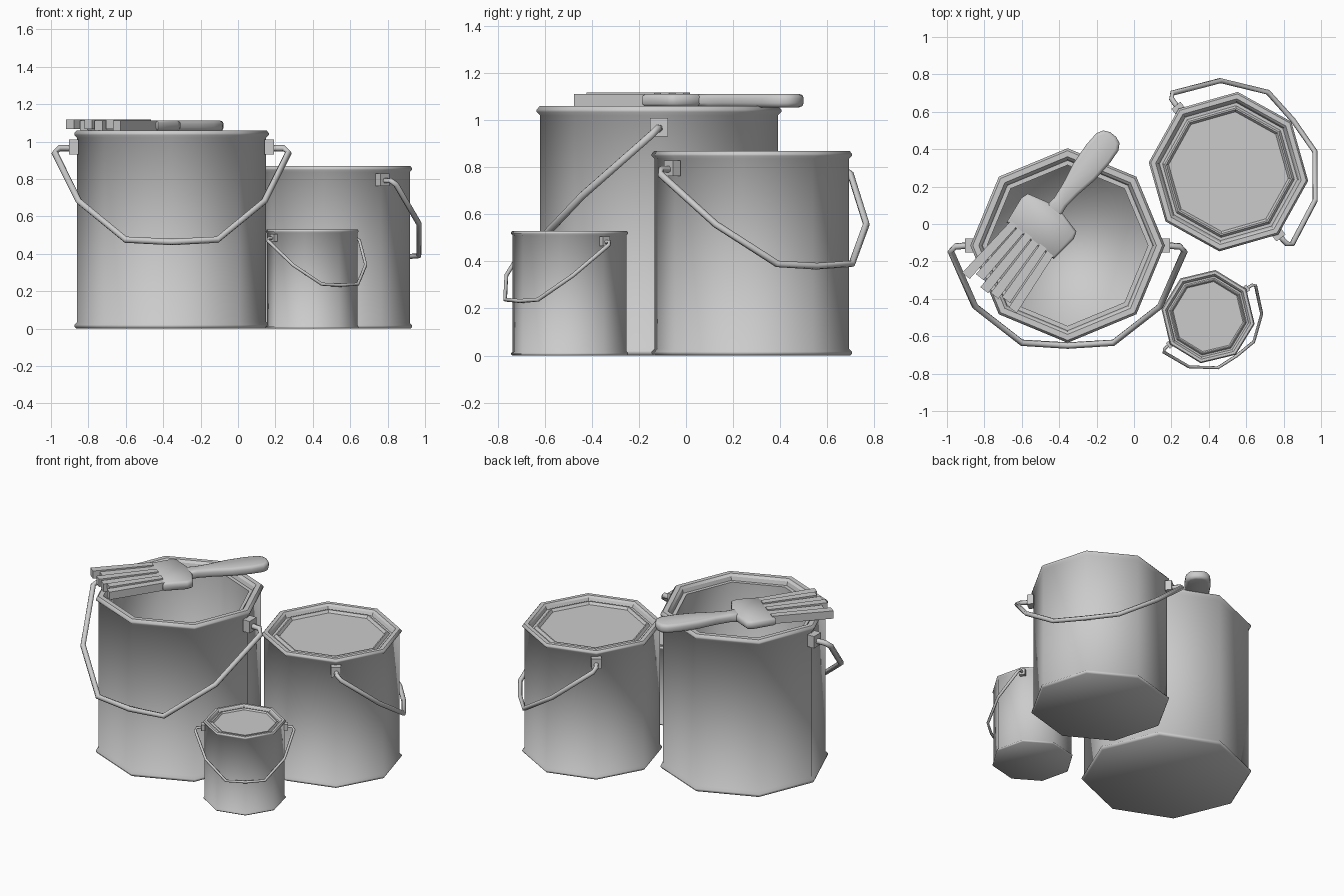
import bpy, bmesh, math
from mathutils import Matrix, Vector

if "Cube" in bpy.data.objects:
    bpy.data.objects.remove(bpy.data.objects["Cube"], do_unlink=True)

grey = bpy.data.materials.new("plain_grey")
grey.use_nodes = True
grey.diffuse_color = (0.6, 0.6, 0.6, 1)
grey.node_tree.nodes["Principled BSDF"].inputs["Base Color"].default_value = (0.6, 0.6, 0.6, 1)


def finish(name, bm, matrix, angle=50):
    """Turn a bmesh into a placed, shaded object."""
    mesh = bpy.data.meshes.new(name)
    bm.transform(matrix)
    bm.to_mesh(mesh)
    bm.free()
    mesh.materials.append(grey)
    ob = bpy.data.objects.new(name, mesh)
    bpy.context.collection.objects.link(ob)
    bpy.ops.object.select_all(action="DESELECT")
    ob.select_set(True)
    bpy.context.view_layer.objects.active = ob
    bpy.ops.object.shade_smooth_by_angle(angle=math.radians(angle))
    return ob


def lathe(name, profile, matrix, cap_start, cap_end, angle=50, sides=8):
    """Spin (radius, height) points into an octagonal shell."""
    bm = bmesh.new()
    rings = [[bm.verts.new((r * math.cos(math.tau * i / sides), r * math.sin(math.tau * i / sides), z))
              for i in range(sides)] for r, z in profile]
    for low, high in zip(rings, rings[1:]):
        for i in range(sides):
            j = (i + 1) % sides
            bm.faces.new((low[i], low[j], high[j], high[i]))
    if cap_start:
        bm.faces.new(rings[0][::-1])
    if cap_end:
        bm.faces.new(rings[-1])
    return finish(name, bm, matrix, angle)


def tube(name, path, radius, matrix, sides=6):
    """Sweep a polygon along a path."""
    bm = bmesh.new()
    pts = [Vector(p) for p in path]
    rings = []
    for k, p in enumerate(pts):
        t = (pts[min(k + 1, len(pts) - 1)] - pts[max(k - 1, 0)]).normalized()
        side = t.cross(Vector((0, -0.7, 0.7))).normalized()
        up = side.cross(t)
        rings.append([bm.verts.new(p + radius * (math.cos(math.tau * i / sides) * side
                                                + math.sin(math.tau * i / sides) * up))
                      for i in range(sides)])
    for a, b in zip(rings, rings[1:]):
        for i in range(sides):
            j = (i + 1) % sides
            bm.faces.new((a[i], a[j], b[j], b[i]))
    bm.faces.new(rings[0])
    bm.faces.new(rings[-1])
    bmesh.ops.recalc_face_normals(bm, faces=bm.faces)
    return finish(name, bm, matrix, 65)


def slab(name, outline, low, high, matrix, bevel=0.0, segments=2):
    """Extrude a flat outline between two heights, with softened edges."""
    bm = bmesh.new()
    face = bm.faces.new([bm.verts.new((x, y, low)) for x, y in outline])
    top = bmesh.ops.extrude_face_region(bm, geom=[face])["geom"]
    bmesh.ops.translate(bm, vec=(0, 0, high - low), verts=[v for v in top if isinstance(v, bmesh.types.BMVert)])
    bmesh.ops.recalc_face_normals(bm, faces=bm.faces)
    if bevel:
        edges = [e for e in bm.edges if abs(e.verts[0].co.z - e.verts[1].co.z) < 1e-5]
        bmesh.ops.bevel(bm, geom=edges, offset=bevel, segments=segments, profile=0.5, affect="EDGES")
    return finish(name, bm, matrix, 50)


SHELL = [(0.51, 0), (0.52, 0.01), (0.52, 0.02), (0.505, 0.035), (0.505, 1.02),
         (0.52, 1.035), (0.52, 1.045), (0.507, 1.06), (0.475, 1.06), (0.462, 1.045)]
HALF = [(0.53, 0, 0.965), (0.60, -0.005, 0.965), (0.625, -0.03, 0.94),
        (0.495, -0.325, 0.68), (0.245, -0.52, 0.475)]


def can(size, x, y, width, height, turn, is_open):
    """One can with its rims, ears, wire handle, and lid or hollow inside."""
    place = (Matrix.Translation((x, y, 0)) @ Matrix.Rotation(math.radians(turn), 4, "Z")
             @ Matrix.Diagonal((width, width, height, 1)))
    lathe(size + "_can_body", SHELL, place, True, False)
    if is_open:
        lathe(size + "_can_inner_rim", [(0.462, 1.045), (0.455, 1.02), (0.43, 1.02)], place, False, False, 30)
        lathe(size + "_can_inside", [(0.43, 1.02), (0.43, 0.04)], place, False, True, 180)
    else:
        lathe(size + "_can_lid", [(0.462, 1.045), (0.45, 1.02), (0.43, 1.02), (0.415, 1.04),
                                  (0.405, 1.04), (0.39, 1.02)], place, False, True, 30)
    for side, label in ((1, "left"), (-1, "right")):
        bm = bmesh.new()
        bmesh.ops.create_cube(bm, size=1)
        box = Matrix.Translation((side * 0.523, 0, 0.97)) @ Matrix.Diagonal((0.05, 0.075, 0.08, 1))
        finish(f"{size}_can_{label}_ear", bm, place @ box, 30)
    mirrored = [(-px, py, pz) for px, py, pz in HALF]
    tube(size + "_can_handle", HALF + [(0, -0.535, 0.463)] + mirrored[::-1], 0.018, place)


can("large", -0.355, -0.115, 1.0, 1.0, 0, True)
can("medium", 0.505, 0.28, 0.825, 0.82, 128.4, False)
can("small", 0.396, -0.495, 0.485, 0.5, 36, False)

# Brush lying over the open can; local +x runs along the handle
lay = Matrix.Translation((-0.45, 0.045, 1.0)) @ Matrix.Rotation(math.radians(52), 4, "Z")


def mirror_outline(half):
    return half + [(x, -y) for x, y in half[::-1]]


grip = [(0.02, 0.05), (0.09, 0.04), (0.18, 0.05), (0.30, 0.073), (0.42, 0.08),
        (0.50, 0.075), (0.535, 0.055), (0.55, 0.02)]
slab("brush_handle", mirror_outline(grip), 1.055 - 1, 1.112 - 1, lay, 0.018)
ferrule = [(-0.17, 0.16), (-0.02, 0.178), (0.02, 0.165), (0.05, 0.05)]
slab("brush_ferrule", mirror_outline(ferrule), 0.058, 0.112, lay, 0.012, 1)

# Separate tufts, fanning out and slightly uneven in length and height
COUNT = 6
for i in range(COUNT):
    f = 2 * i / (COUNT - 1) - 1
    root, tip = f * 0.125, f * 0.155
    end = -0.52 + 0.03 * (i % 3 == 1) - 0.01 * (i % 2)
    lift = 0.006 * (i % 2)
    outline = [(-0.15, root - 0.022), (end, tip - 0.026), (end, tip + 0.026), (-0.15, root + 0.022)]
    slab(f"brush_tuft_{i + 1}", outline, 0.06 + lift, 0.112 + lift, lay)
